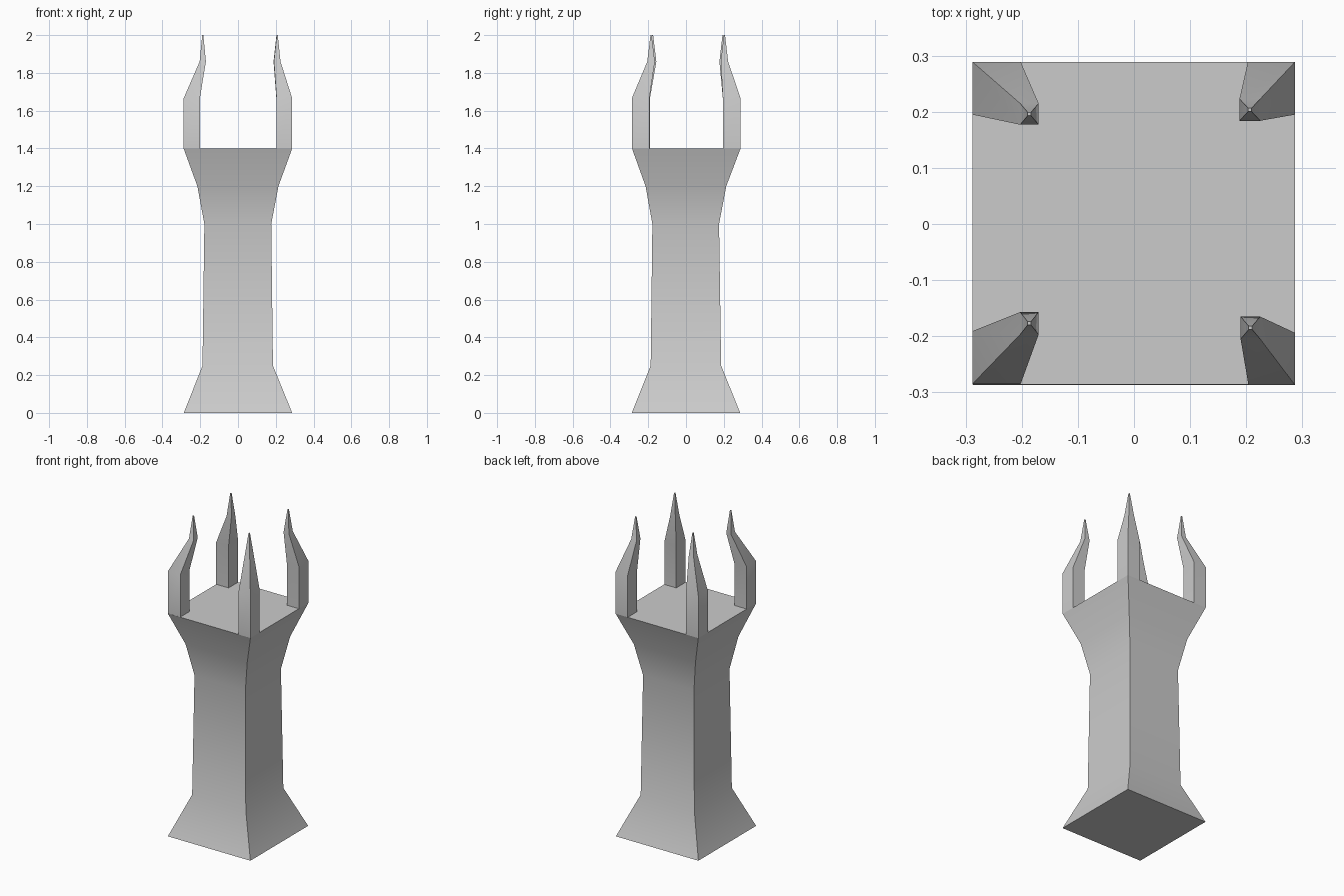
import bpy, bmesh, math

if "Cube" in bpy.data.objects:
    bpy.data.objects.remove(bpy.data.objects["Cube"])


def loft(name, rings):
    """Skin a stack of rectangles (x0, x1, y0, y1, z) and cap both ends."""
    bm = bmesh.new()
    loops = []
    for x0, x1, y0, y1, z in rings:
        pts = ((x0, y0), (x1, y0), (x1, y1), (x0, y1))
        loops.append([bm.verts.new((x, y, z)) for x, y in pts])
    for a, b in zip(loops, loops[1:]):
        for i in range(4):
            j = (i + 1) % 4
            bm.faces.new((a[i], a[j], b[j], b[i]))
    bm.faces.new(loops[0][::-1])
    bm.faces.new(loops[-1])
    bmesh.ops.recalc_face_normals(bm, faces=bm.faces)
    mesh = bpy.data.meshes.new(name)
    bm.to_mesh(mesh)
    bm.free()
    ob = bpy.data.objects.new(name, mesh)
    bpy.context.collection.objects.link(ob)
    bpy.ops.object.select_all(action='DESELECT')
    ob.select_set(True)
    bpy.context.view_layer.objects.active = ob
    bpy.ops.object.shade_smooth_by_angle(angle=math.radians(30))
    return ob


# Flared square tower shaft
loft("tower_body", [
    (-0.287, 0.287, -0.287, 0.287, 0.0),
    (-0.188, 0.185, -0.187, 0.186, 0.25),
    (-0.178, 0.176, -0.178, 0.175, 1.0),
    (-0.215, 0.214, -0.214, 0.213, 1.2),
    (-0.288, 0.287, -0.286, 0.289, 1.4),
])

# Corner prongs: base rectangle, then neck rectangle (slightly uneven by hand)
prongs = {
    "prong_back_left": ((-0.288, -0.202, 0.195, 0.289), (-0.203, -0.170, 0.177, 0.215)),
    "prong_front_left": ((-0.288, -0.202, -0.285, -0.191), (-0.203, -0.170, -0.197, -0.157)),
    "prong_back_right": ((0.203, 0.287, 0.195, 0.289), (0.188, 0.225, 0.184, 0.223)),
    "prong_front_right": ((0.204, 0.287, -0.287, -0.194), (0.190, 0.225, -0.205, -0.165)),
}
for name, (base, neck) in prongs.items():
    cx, cy = (neck[0] + neck[1]) / 2, (neck[2] + neck[3]) / 2
    t = 0.003
    loft(name, [
        (*base, 1.4),
        (*base, 1.665),
        (*neck, 1.86),
        (cx - t, cx + t, cy - t, cy + t, 2.0),
    ])
